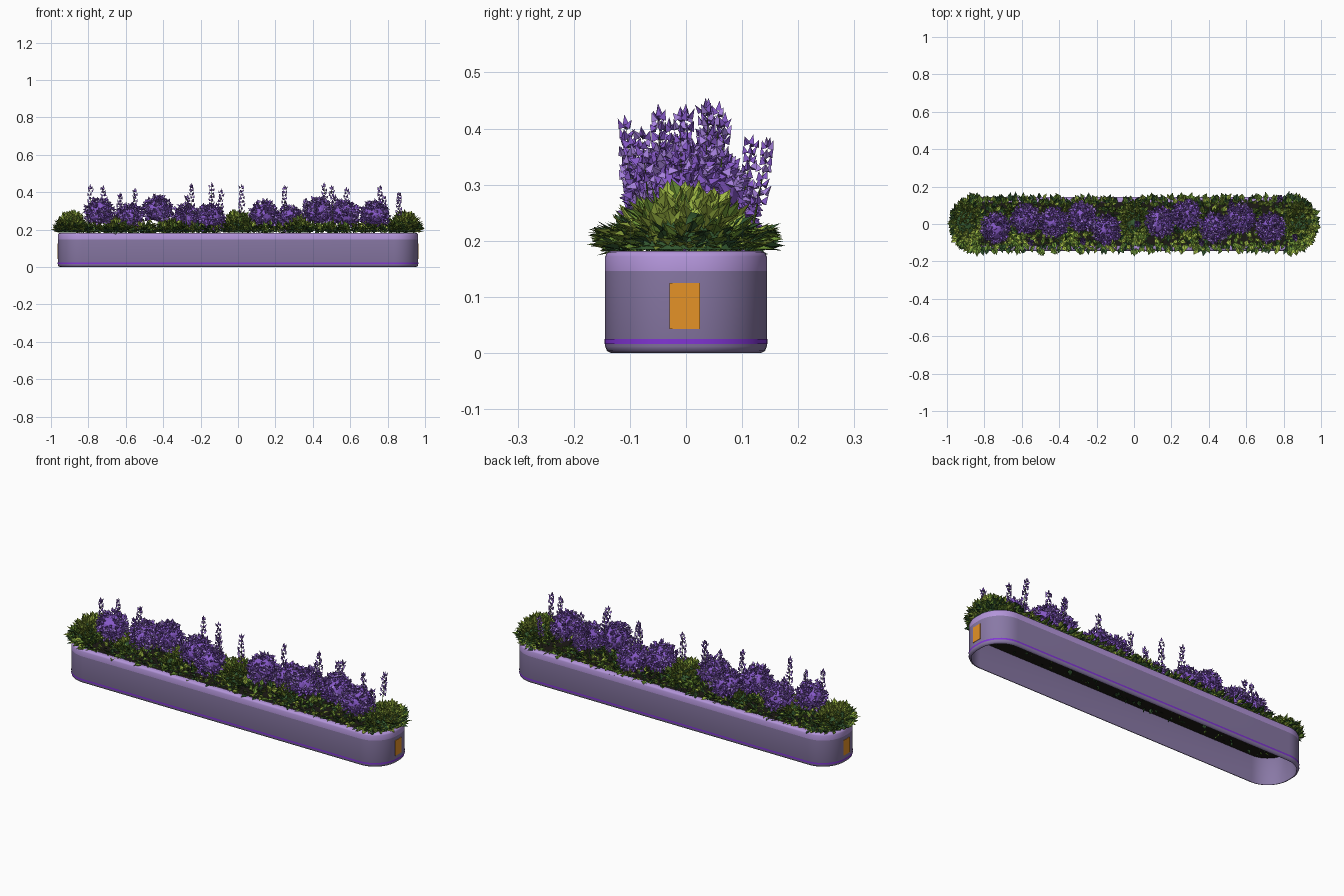
import bpy, bmesh, math, random
from mathutils import Vector, Matrix

random.seed(7)
rnd = random.uniform
if "Cube" in bpy.data.objects:
    bpy.data.objects.remove(bpy.data.objects["Cube"])


def material(name, r, g, b):
    m = bpy.data.materials.new(name)
    m.use_nodes = True
    m.diffuse_color = (r, g, b, 1)
    bsdf = next(n for n in m.node_tree.nodes if n.type == 'BSDF_PRINCIPLED')
    bsdf.inputs["Base Color"].default_value = (r, g, b, 1)
    return m


BODY = material("dusty purple", 0.25, 0.19, 0.38)
RIM = material("pale lavender", 0.45, 0.30, 0.70)
STRIPE = material("vivid violet", 0.22, 0.035, 0.66)
ORANGE = material("orange", 0.78, 0.29, 0.02)
SOIL = material("dark soil", 0.012, 0.01, 0.008)
BRIGHT = material("bright leaf", 0.36, 0.50, 0.06)
MID = material("mid leaf", 0.15, 0.29, 0.035)
DARK = material("dark leaf", 0.035, 0.10, 0.03)
PETAL = material("purple petal", 0.24, 0.10, 0.58)
PALE = material("light petal", 0.40, 0.23, 0.75)
GREENS = [BRIGHT, MID, DARK]
PURPLES = [PETAL, PALE, MID]


def finish(bm, name, mats, smooth=False):
    me = bpy.data.meshes.new(name)
    bm.to_mesh(me)
    bm.free()
    for m in mats:
        me.materials.append(m)
    if smooth:
        me.shade_smooth()
        me.set_sharp_from_angle(angle=math.radians(50))
    ob = bpy.data.objects.new(name, me)
    bpy.context.collection.objects.link(ob)
    return ob


# ---- planter shell: rounded outline lofted through a wall profile ----
HX, HY, R = 0.963, 0.144, 0.13


def outline(inset, z, steps=12):
    pts = []
    for k, (sx, sy) in enumerate([(1, 1), (-1, 1), (-1, -1), (1, -1)]):
        for i in range(steps + 1):
            a = (k + i / steps) * math.pi / 2
            pts.append((sx * (HX - R) + (R - inset) * math.cos(a),
                        sy * (HY - R) + (R - inset) * math.sin(a), z))
    return pts


def loft(bm, profile, closed=False):
    rings = [[bm.verts.new(p) for p in outline(i, z)] for i, z in profile]
    pairs = list(zip(rings, rings[1:]))
    if closed:
        pairs.append((rings[-1], rings[0]))
    for a, b in pairs:
        for i in range(len(a)):
            j = (i + 1) % len(a)
            bm.faces.new((a[i], a[j], b[j], b[i]))


bm = bmesh.new()
loft(bm, [(0.01, 0), (0.003, 0.004), (0, 0.012), (0, 0.146), (0, 0.172),
          (0.003, 0.179), (0.01, 0.182), (0.028, 0.182), (0.028, 0.165),
          (0.012, 0.15), (0.012, 0)], closed=True)
for f in bm.faces:
    f.material_index = 1 if f.calc_center_median().z > 0.148 else 0
finish(bm, "planter_shell", [BODY, RIM], True)

bm = bmesh.new()
loft(bm, [(-0.0012, 0.016), (-0.0012, 0.025)])
finish(bm, "base_stripe", [STRIPE], True)

bm = bmesh.new()
bm.faces.new([bm.verts.new(p) for p in outline(0.012, 0.145)])
finish(bm, "soil", [SOIL])

for side, label in ((1, "left"), (-1, "right")):
    bm = bmesh.new()
    bmesh.ops.create_cube(bm, size=1, matrix=Matrix.Translation((side * HX, -0.002, 0.084))
                          @ Matrix.Diagonal((0.004, 0.054, 0.082, 1)))
    finish(bm, label + "_end_plate", [ORANGE])


# ---- planting helpers ----
def jitter(s):
    return Vector((rnd(-s, s), rnd(-s, s), rnd(-s, s)))


def sphere_dir(low=-1.0):
    z, a = rnd(low, 1), rnd(0, math.tau)
    r = math.sqrt(1 - z * z)
    return Vector((r * math.cos(a), r * math.sin(a), z))


def leaf(bm, p, d, length, mat):
    """Broad pointed leaf folded along its midrib."""
    d = d.normalized()
    s = d.cross(Vector((0, 0, 1)) + jitter(0.4)).normalized()
    n = s.cross(d)
    w = length * rnd(0.26, 0.36)
    mid = p + d * length * 0.4 + n * w * 0.35
    base, tip, l, r = [bm.verts.new(v) for v in (p, p + d * length, mid + s * w, mid - s * w)]
    for f in (bm.faces.new((base, tip, l)), bm.faces.new((base, r, tip))):
        f.material_index = mat


def bud(bm, p, d, length, width, mat):
    """Three-sided pointed floret."""
    d = d.normalized()
    s = d.orthogonal().normalized()
    t = d.cross(s)
    turn = rnd(0, math.tau)
    ring = []
    for k in range(3):
        a = turn + k * math.tau / 3
        ring.append(bm.verts.new(p + (s * math.cos(a) + t * math.sin(a)) * width))
    tip = bm.verts.new(p + d * length)
    faces = [bm.faces.new(ring[::-1])]
    faces += [bm.faces.new((ring[k], ring[(k + 1) % 3], tip)) for k in range(3)]
    for f in faces:
        f.material_index = mat


def green(height):
    """Leaves are brighter the higher they sit, from 0 to 1."""
    v = height + rnd(-0.4, 0.4)
    return 0 if v > 0.5 else 1 if v > 0.15 else 2


def petal():
    return 1 if rnd(0, 1) < 0.3 else 0


def core(bm, c, scale, mat):
    res = bmesh.ops.create_icosphere(bm, subdivisions=2, radius=1,
                                     matrix=Matrix.Translation(c) @ Matrix.Diagonal((*scale, 1)))
    for v in res["verts"]:
        for f in v.link_faces:
            f.material_index = mat


# ---- low leaf bed between the flowers ----
bm = bmesh.new()
for i in range(1500):
    x, y = rnd(-0.9, 0.9), rnd(-0.12, 0.12)
    crown = 1 - (y / 0.14) ** 2
    h = rnd(0, 1)
    p = Vector((x, y, 0.178 + 0.055 * crown * h))
    leaf(bm, p, Vector((0, y * 5, 0.6)) + jitter(0.75), rnd(0.028, 0.046), green(h * 0.6))
# leaf undersides and roots seen through the open base
for i in range(260):
    p = Vector((rnd(-0.88, 0.88), rnd(-0.115, 0.115), 0.143))
    leaf(bm, p, Vector((0, 0, -0.3)) + jitter(0.6), rnd(0.018, 0.035), random.choice((1, 2, 2, 2)))
finish(bm, "leaf_bed", GREENS)

# ---- leaves spilling over the rim ----
bm = bmesh.new()
straight = HX - HY
for i in range(420):
    sy = random.choice((-1, 1))
    p = Vector((rnd(-straight, straight), sy * (HY - rnd(0.01, 0.045)), rnd(0.184, 0.21)))
    d = Vector((rnd(-0.8, 0.8), sy, rnd(-0.12, 0.8)))
    leaf(bm, p, d, rnd(0.026, 0.046), green(0.3))
for sx in (-1, 1):
    for i in range(200):
        a = rnd(-math.pi / 2, math.pi / 2)
        n = Vector((sx * math.cos(a), math.sin(a), 0))
        p = Vector((sx * straight, 0, rnd(0.184, 0.215))) + n * rnd(0.1, 0.138)
        leaf(bm, p, n + Vector((rnd(-0.3, 0.3), rnd(-0.3, 0.3), rnd(-0.1, 0.5))),
             rnd(0.034, 0.046), green(0.3))
finish(bm, "rim_leaves", GREENS)

# ---- rounded green shrubs: x, half length, half depth, height, leaf count ----
SHRUBS = [(-0.89, 0.095, 0.14, 0.105, 430), (0.89, 0.095, 0.14, 0.105, 430),
          (0, 0.09, 0.12, 0.11, 340), (0.33, 0.07, 0.115, 0.08, 210),
          (-0.36, 0.07, 0.115, 0.06, 180), (-0.64, 0.07, 0.115, 0.065, 180)]
for n, (x, rx, ry, h, count) in enumerate(SHRUBS, 1):
    bm = bmesh.new()
    c = Vector((x, 0, 0.185))
    core(bm, c, (rx * 0.7, ry * 0.7, h * 0.65), 2)
    low = [v for v in bm.verts if v.co.z < 0.18]
    bmesh.ops.delete(bm, geom=low, context='VERTS')
    for i in range(count):
        d = sphere_dir(0)
        k = rnd(0.62, 0.85)
        p = c + Vector((d.x * rx, d.y * ry, d.z * h)) * k
        leaf(bm, p, d + Vector((0, 0, 0.4)) + jitter(0.5), rnd(0.028, 0.044),
             green(0.2 + d.z * 0.6))
    finish(bm, "shrub_%d" % n, GREENS)

# ---- round flower heads: x, y, centre height ----
HEADS = [(-0.74, -0.02, 0.29), (-0.58, 0.03, 0.26), (-0.43, 0.01, 0.305),
         (-0.28, 0.04, 0.255), (-0.15, -0.03, 0.26), (0.14, 0.01, 0.28),
         (0.28, 0.05, 0.25), (0.43, -0.02, 0.295), (0.57, 0.03, 0.28),
         (0.73, -0.02, 0.275)]
for n, head in enumerate(HEADS, 1):
    bm = bmesh.new()
    c = Vector(head)
    core(bm, c, (0.066, 0.066, 0.06), 0)
    for i in range(270):
        d = sphere_dir(-0.8)
        p = c + d * rnd(0.058, 0.078)
        bud(bm, p, d + jitter(0.9), rnd(0.016, 0.023), rnd(0.008, 0.011), petal())
    finish(bm, "flower_head_%d" % n, PURPLES)

# ---- tall flower spikes: x, y, top height ----
SPIKES = [(-0.79, -0.05, 0.445), (-0.72, 0.0, 0.44), (-0.63, 0.06, 0.4),
          (-0.55, -0.11, 0.425), (-0.25, 0.06, 0.45), (-0.27, -0.1, 0.39),
          (-0.14, 0.035, 0.455), (-0.09, -0.03, 0.42), (0.02, 0.0, 0.445),
          (0.25, 0.04, 0.44), (0.36, -0.11, 0.37), (0.46, 0.04, 0.455),
          (0.5, -0.05, 0.44), (0.52, 0.12, 0.39), (0.58, 0.07, 0.43),
          (0.76, -0.01, 0.44), (0.78, 0.15, 0.385), (0.86, -0.08, 0.405)]
bm = bmesh.new()
for x, y, top in SPIKES:
    root = Vector((x + rnd(-0.01, 0.01), y * 0.75, 0.19))
    end = Vector((x, y, top))
    axis = end - root
    bud(bm, root, axis, axis.length, 0.003, 2)
    whorls = 8
    for w in range(whorls):
        t = w / (whorls - 1)
        p = root.lerp(end, 0.4 + 0.5 * t)
        for k in range(3):
            a = (k + w * 0.5 + rnd(-0.2, 0.2)) * math.tau / 3
            out = Vector((math.cos(a), math.sin(a), 0))
            bud(bm, p + out * (0.011 - 0.005 * t) + jitter(0.003),
                out * 0.5 + Vector((0, 0, rnd(0.5, 1.5))),
                rnd(0.014, 0.02), rnd(0.006, 0.009), petal())
    bud(bm, end - axis.normalized() * 0.018, axis, 0.018, 0.007, 0)
finish(bm, "flower_spikes", PURPLES)
